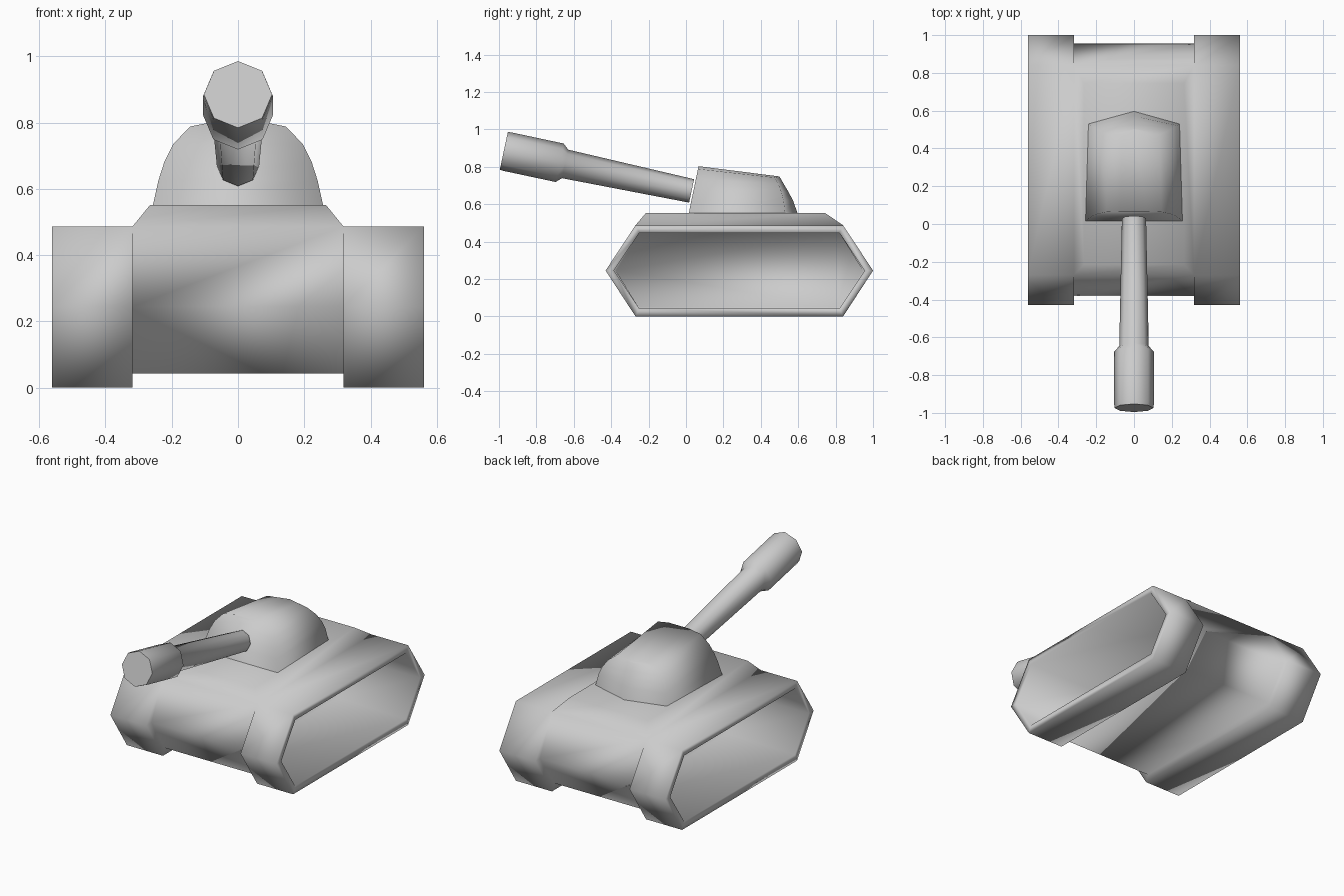
import bpy, bmesh, math
from mathutils import Vector

if "Cube" in bpy.data.objects:
    bpy.data.objects.remove(bpy.data.objects["Cube"])


def loft(bm, rings, cap_start=True, cap_end=True):
    """Bridge closed rings of equal length, with optional caps."""
    loops = [[bm.verts.new(p) for p in ring] for ring in rings]
    n = len(loops[0])
    for a, b in zip(loops, loops[1:]):
        for i in range(n):
            j = (i + 1) % n
            bm.faces.new((a[i], a[j], b[j], b[i]))
    if cap_start:
        bm.faces.new(loops[0][::-1])
    if cap_end:
        bm.faces.new(loops[-1])


def finish(name, bm, angle):
    bmesh.ops.recalc_face_normals(bm, faces=bm.faces)
    mesh = bpy.data.meshes.new(name)
    bm.to_mesh(mesh)
    bm.free()
    obj = bpy.data.objects.new(name, mesh)
    bpy.context.collection.objects.link(obj)
    bpy.ops.object.select_all(action='DESELECT')
    obj.select_set(True)
    bpy.context.view_layer.objects.active = obj
    bpy.ops.object.shade_smooth_by_angle(angle=math.radians(angle))
    return obj


def section(profile, x):
    return [(x, y, z) for y, z in profile]


# Body: one skin running across both deeply recessed tracks and the hull between them
outer = [(-.43, .245), (-.27, 0), (.84, 0), (1, .245), (.84, .487), (-.27, .487)]
inner = [(-.385, .245), (-.25, .043), (.82, .043), (.955, .245), (.82, .447), (-.25, .447)]
deep = [(-.375, .245), (-.25, .05), (.82, .05), (.945, .245), (.82, .447), (-.25, .447)]
hull = [(-.38, .245), (-.255, .043), (.82, .043), (.955, .245), (.84, .487), (-.27, .487)]
half = [(deep, .1), (inner, .562), (outer, .562), (outer, .318), (hull, .318)]
bm = bmesh.new()
loft(bm, [section(p, x) for p, x in half] + [section(p, -x) for p, x in half[::-1]])
bmesh.ops.remove_doubles(bm, verts=bm.verts, dist=.0005)
bmesh.ops.dissolve_degenerate(bm, edges=bm.edges, dist=.0005)
bmesh.ops.recalc_face_normals(bm, faces=bm.faces)

# Raised deck, bevelled all round
top = [f for f in bm.faces if abs(f.calc_center_median().x) < .1 and f.normal.z > .9
       and f.calc_center_median().z > .48]
bmesh.ops.inset_region(bm, faces=top, thickness=.054)
for v in {v for f in top for v in f.verts}:
    v.co = (math.copysign(.265, v.co.x), .745 if v.co.y > .5 else -.215, .552)
finish("body", bm, 179)

# Turret: stacked outlines, the roof dropping toward the back
# (height fraction, half width, front y, back corner y, back middle y)
levels = [(0, .257, .015, .53, .597), (.3, .24, .03, .522, .572),
          (.52, .222, .042, .51, .548), (.73, .195, .053, .495, .525),
          (.94, .145, .064, .475, .505), (1, .07, .067, .475, .5)]


def outline(h, w, f, b, m):
    pts = [(-w, f), (w, f), (w * .94, b), (0, m), (-w * .94, b)]
    return [(x, y, .55 + h * .253 * (1 - .5 * (y - .067) * h)) for x, y in pts]


bm = bmesh.new()
loft(bm, [outline(*lv) for lv in levels], cap_start=False)
finish("turret", bm, 120)

# Gun barrel: eight-sided rings along a raised axis (distance, radius)
start = Vector((0, .03, .671))
end = Vector((0, -.974, .885))
axis = (end - start).normalized()
up = Vector((0, -axis.z, axis.y)) * -1
length = (end - start).length


def ring(d, r):
    c = start + axis * d
    return [c + r * (math.sin(k * math.pi / 4) * Vector((1, 0, 0)) + math.cos(k * math.pi / 4) * up)
            for k in range(8)]


bm = bmesh.new()
loft(bm, [ring(0, .064), ring(length - .335, .078), ring(length - .305, .105),
          ring(length - .02, .105), ring(length, .103)], cap_start=False)
finish("gun_barrel", bm, 65)
